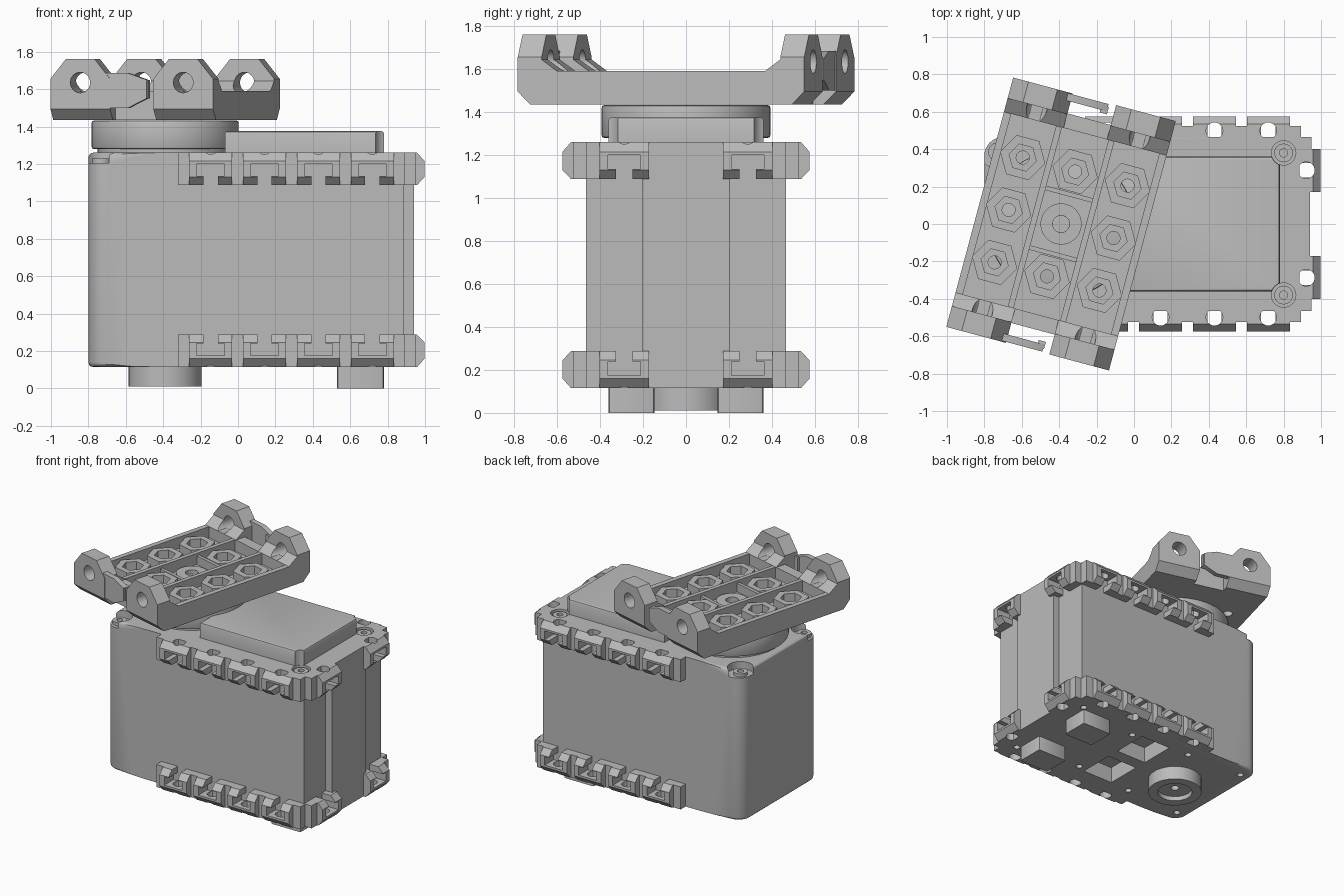
import bpy, bmesh
from math import radians, pi, cos, sin
from mathutils import Matrix, Vector

if "Cube" in bpy.data.objects:
    bpy.data.objects.remove(bpy.data.objects["Cube"])

grey = bpy.data.materials.new("mid grey plastic")
grey.use_nodes = True
grey.diffuse_color = (0.5, 0.5, 0.5, 1)
grey.node_tree.nodes["Principled BSDF"].inputs["Base Color"].default_value = (0.5, 0.5, 0.5, 1)
parts = []


def finish(name, bm):
    bmesh.ops.recalc_face_normals(bm, faces=bm.faces)
    mesh = bpy.data.meshes.new(name)
    bm.to_mesh(mesh)
    bm.free()
    mesh.materials.append(grey)
    ob = bpy.data.objects.new(name, mesh)
    bpy.context.collection.objects.link(ob)
    parts.append(ob)
    return ob


def box(bm, x0, x1, y0, y1, z0, z1):
    m = Matrix.Translation(((x0 + x1) / 2, (y0 + y1) / 2, (z0 + z1) / 2))
    m = m @ Matrix.Diagonal((x1 - x0, y1 - y0, z1 - z0, 1))
    return bmesh.ops.create_cube(bm, size=1, matrix=m)["verts"]


def cyl(bm, x, y, z0, z1, r, n=40, axis="Z"):
    # for axis Y, z0 and z1 are limits in y and y is the height
    m = Matrix.Translation((x, y, (z0 + z1) / 2))
    if axis == "Y":
        m = Matrix.Translation((x, (z0 + z1) / 2, y)) @ Matrix.Rotation(pi / 2, 4, "X")
    bmesh.ops.create_cone(bm, cap_ends=True, segments=n, radius1=r, radius2=r,
                          depth=z1 - z0, matrix=m)


def ring(bm, x, y, z0, z1, outer, inner, n=40):
    loops = []
    for r, z in ((outer, z0), (outer, z1), (inner, z1), (inner, z0)):
        loops.append([bm.verts.new((x + r * cos(2 * pi * i / n), y + r * sin(2 * pi * i / n), z))
                      for i in range(n)])
    for k in range(4):
        a, b = loops[k], loops[(k + 1) % 4]
        for i in range(n):
            j = (i + 1) % n
            bm.faces.new((a[i], a[j], b[j], b[i]))


def prism(bm, outline, a, b, place):
    # outline of 2D points, swept from a to b; place maps (p, q, sweep) to xyz
    lo = [bm.verts.new(place(p, q, a)) for p, q in outline]
    hi = [bm.verts.new(place(p, q, b)) for p, q in outline]
    bm.faces.new(lo)
    bm.faces.new(hi)
    for i in range(len(lo)):
        j = (i + 1) % len(lo)
        bm.faces.new((lo[i], lo[j], hi[j], hi[i]))


def cut(ob, bm):
    tool = finish("cutter", bm)
    tool.hide_render = True
    mod = ob.modifiers.new("cut", "BOOLEAN")
    mod.operation, mod.solver, mod.object = "DIFFERENCE", "EXACT", tool
    bpy.context.view_layer.update()
    graph = bpy.context.evaluated_depsgraph_get()
    mesh = bpy.data.meshes.new_from_object(ob.evaluated_get(graph))
    ob.modifiers.clear()
    ob.data = mesh
    parts.remove(tool)
    bpy.data.objects.remove(tool)


def bevel(bm, test, width, seg):
    edges = [e for e in bm.edges if test(*[v.co for v in e.verts])]
    bmesh.ops.bevel(bm, geom=edges, offset=width, segments=seg, affect="EDGES", profile=0.5)


LOW, TOP, MID = 0.115, 1.26, 0.6875
SIDES = (-1, 1)

# Motor case with rounded rear corners
bm = bmesh.new()
box(bm, -0.8, 0.885, -0.465, 0.465, LOW, TOP)
bevel(bm, lambda a, b: a.x < -0.79 and b.x < -0.79 and abs(a.z - b.z) > 1, 0.1, 8)
bevel(bm, lambda a, b: abs(a.z - b.z) < 0.01 and max(a.x, b.x) < -0.69, 0.025, 3)
case = finish("motor_case", bm)
bm = bmesh.new()
for s in SIDES:
    cyl(bm, -0.73, s * 0.385, 1.205, 1.4, 0.09)
    cyl(bm, 0.8, s * 0.38, 1.23, 1.4, 0.065)
    box(bm, -0.06, 0.2, min(s * 0.05, s * 0.33), max(s * 0.05, s * 0.33), 0, 0.24)
    for x, y in ((-0.71, 0.36), (-0.23, 0.34), (0.27, 0.3), (0.8, 0.38)):
        cyl(bm, x, s * y, 0.05, 0.18, 0.024, 16)
cut(case, bm)

# Case screws
bm = bmesh.new()
for s in SIDES:
    ring(bm, 0.8, s * 0.38, 1.22, 1.25, 0.05, 0.022, 24)
    ring(bm, -0.73, s * 0.385, 1.2, 1.23, 0.05, 0.022, 24)
finish("case_screws", bm)

# Raised spine on the end face
bm = bmesh.new()
box(bm, 0.8, 0.94, -0.205, 0.205, LOW, TOP)
finish("end_spine", bm)

# Raised top cover
bm = bmesh.new()
box(bm, -0.07, 0.78, -0.36, 0.36, 1.25, 1.375)
bevel(bm, lambda a, b: a.z > 1.3 and b.z > 1.3, 0.012, 2)
cover = finish("top_cover", bm)
bm = bmesh.new()
for s in SIDES:
    cyl(bm, 0.8, s * 0.38, 1.2, 1.5, 0.067)
cut(cover, bm)

# One mounting tab: x along the edge, y outward, z down from the outer face
bm = bmesh.new()
prism(bm, [(-0.02, 0), (0.07, 0), (0.11, -0.045), (0.11, -0.13), (0.07, -0.172), (-0.02, -0.172)],
      -0.115, 0.115, lambda p, q, t: (t, p, q))
tab = finish("tab_pattern", bm)
for half, bottom in ((0.075, -0.125), (0.038, -0.3)):
    bm = bmesh.new()
    box(bm, -half, half, -0.1, 0.3, bottom, -0.06)
    cut(tab, bm)
bm = bmesh.new()
cyl(bm, 0, 0.033, -0.1, 0.1, 0.045, 24)
cut(tab, bm)
bm = bmesh.new()
box(bm, -0.032, 0.032, -0.02, 0.06, -0.172, 0)
rib = finish("rib_pattern", bm)

# Rows of tabs along both long sides and the end, at top and bottom
for level, zs in (("top", 1), ("bottom", -1)):
    bm = bmesh.new()

    def stamp(pattern, x, y, turn):
        start = len(bm.verts)
        bm.from_mesh(pattern.data)
        bm.verts.ensure_lookup_table()
        m = Matrix.Translation((x, y, MID)) @ Matrix.Diagonal((1, 1, zs, 1))
        m = m @ Matrix.Translation((0, 0, TOP - MID)) @ Matrix.Rotation(turn, 4, "Z")
        bmesh.ops.transform(bm, matrix=m, verts=bm.verts[start:])

    for s in SIDES:
        turn = 0 if s > 0 else pi
        for i in range(5):
            stamp(rib, -0.29 + 0.288 * i, s * 0.465, turn)
            if i < 4:
                stamp(tab, -0.146 + 0.288 * i, s * 0.465, turn)
        stamp(tab, 0.888, s * 0.287, -pi / 2)
        stamp(rib, 0.888, s * 0.433, -pi / 2)
    finish(level + "_mounting_tabs", bm)
for ob in (tab, rib):
    parts.remove(ob)
    bpy.data.objects.remove(ob)

# Feet and round pivot boss underneath
bm = bmesh.new()
for s in SIDES:
    box(bm, 0.53, 0.78, min(s * 0.147, s * 0.36), max(s * 0.147, s * 0.36), 0, 0.13)
bevel(bm, lambda a, b: abs(a.z - b.z) > 0.05, 0.012, 2)
finish("feet", bm)
bm = bmesh.new()
ring(bm, -0.39, 0, 0.01, 0.13, 0.195, 0.125)
ring(bm, -0.39, 0, 0.045, 0.12, 0.13, 0.03)
finish("bottom_pivot", bm)

# Output disc
bm = bmesh.new()
cyl(bm, -0.39, 0, 1.28, 1.432, 0.393, 64)
bevel(bm, lambda a, b: abs(a.z - b.z) < 0.01, 0.012, 2)
cyl(bm, -0.39, 0, 1.25, 1.3, 0.36, 64)
finish("output_disc", bm)

# Bracket, in its own frame before turning
bracket = []
B0, FLOOR, RIM = 1.435, 1.505, 1.59
GRID = [(i * 0.29, j * 0.29) for i in (-1, 0, 1) for j in (-1, 0, 1) if i or j]
bm = bmesh.new()
box(bm, -0.45, 0.45, -0.58, 0.58, B0, FLOOR)
plate = finish("bracket_plate", bm)
bm = bmesh.new()
for u, v in GRID:
    cyl(bm, u, v, 1.4, 1.6, 0.035, 20)
cyl(bm, 0, 0, 1.4, 1.6, 0.045, 20)
cut(plate, bm)
bracket.append(plate)

bm = bmesh.new()
for s in SIDES:
    box(bm, s * 0.43 - 0.02, s * 0.43 + 0.02, -0.58, 0.58, 1.49, RIM)
    box(bm, s * 0.145 - 0.016, s * 0.145 + 0.016, -0.56, 0.56, 1.49, RIM)
    box(bm, -0.44, 0.44, s * 0.54 - 0.04, s * 0.54 + 0.04, 1.49, RIM)
    box(bm, -0.14, 0.14, s * 0.165 - 0.012, s * 0.165 + 0.012, 1.49, RIM - 0.02)
bracket.append(finish("bracket_ribs", bm))

bm = bmesh.new()
for u, v in GRID:
    ring(bm, u, v, 1.5, 1.57, 0.125, 0.075, 6)
bracket.append(finish("hex_sockets", bm))
bm = bmesh.new()
ring(bm, 0, 0, 1.5, 1.535, 0.11, 0.045)
bracket.append(finish("centre_screw", bm))

# Four hinge lugs, sloped webs and two hooked arms
for s, end in ((-1, "front"), (1, "back")):
    for c, side in ((-0.285, "right"), (0.285, "left")):
        bm = bmesh.new()
        prism(bm, [(-0.165, B0), (0.165, B0), (0.165, 1.655), (0.08, 1.76), (-0.08, 1.76), (-0.165, 1.655)],
              s * 0.575, s * 0.69, lambda p, q, t: (c + p, t, q))
        bevel(bm, lambda a, b: abs(a.y) > 0.68 and abs(b.y) > 0.68 and a.z < 1.44 and b.z < 1.44, 0.06, 1)
        lug = finish(f"{end}_{side}_lug", bm)
        bm = bmesh.new()
        cyl(bm, c, 1.635, s * 0.63 - 0.2, s * 0.63 + 0.2, 0.055, 24, "Y")
        cut(lug, bm)
        bm = bmesh.new()
        prism(bm, [(0.5, 1.58), (0.5, RIM), (0.576, 1.645), (0.576, 1.58)], c - 0.165, c + 0.165,
              lambda p, q, t: (t, s * p, q))
        web = finish(f"{end}_{side}_web", bm)
        bm = bmesh.new()
        cyl(bm, c, 1.635, s * 0.54 - 0.2, s * 0.54 + 0.2, 0.055, 24, "Y")
        cut(web, bm)
        bracket += [lug, web]
    bm = bmesh.new()
    prism(bm, [(-0.15, 1.5), (-0.02, 1.5), (0.08, 1.55), (0.08, 1.65), (-0.02, 1.685), (-0.15, 1.685)],
          s * 0.645, s * 0.685, lambda p, q, t: (p, t, q))
    box(bm, 0.045, 0.085, s * 0.65 - 0.02, s * 0.65 + 0.02, 1.55, 1.65)
    bracket.append(finish(f"{end}_hook_arm", bm))

for ob in bracket:
    ob.data.transform(Matrix.Translation((-0.39, 0, 0)) @ Matrix.Rotation(radians(-15), 4, "Z"))

# Smooth the curved walls, keep edges crisp
bpy.ops.object.select_all(action="DESELECT")
for ob in parts:
    ob.select_set(True)
bpy.context.view_layer.objects.active = parts[0]
bpy.ops.object.shade_smooth_by_angle(angle=radians(30))
